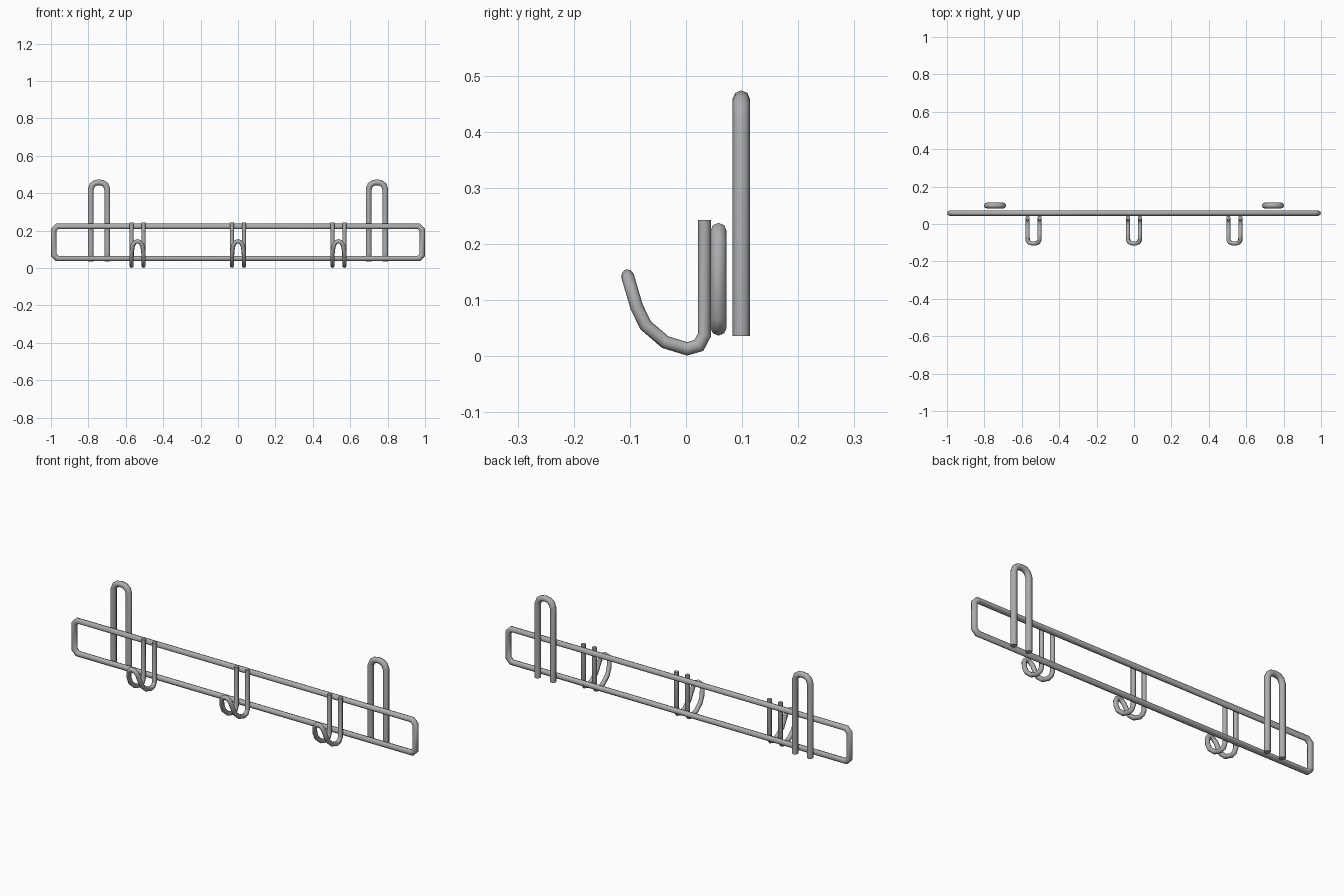
import bpy, bmesh, math
from mathutils import Vector

if "Cube" in bpy.data.objects:
    bpy.data.objects.remove(bpy.data.objects["Cube"])

steel = bpy.data.materials.new("brushed steel grey")
steel.use_nodes = True
steel.diffuse_color = (0.42, 0.42, 0.42, 1)
steel.node_tree.nodes["Principled BSDF"].inputs["Base Color"].default_value = steel.diffuse_color


def wire(name, path, radius, closed=False, sides=8):
    """Sweep a round rod along a path with mitred corners."""
    pts = [Vector(p) for p in path]
    n = len(pts)
    segs = [(pts[(i + 1) % n] - pts[i]).normalized() for i in range(n)]
    first = segs[0]
    u = first.orthogonal().normalized()
    v = first.cross(u)
    angles = [math.tau * k / sides for k in range(sides)]
    ring = [pts[0] + radius * (u * math.cos(a) + v * math.sin(a)) for a in angles]
    bm = bmesh.new()
    rings = [[bm.verts.new(c) for c in ring]]
    for i in range(1, n):
        along = segs[i - 1]
        is_end = i == n - 1 and not closed
        normal = along if is_end else (along + segs[i]).normalized()
        # slide the previous ring along the rod onto the mitre plane
        ring = [c + along * ((pts[i] - c).dot(normal) / along.dot(normal)) for c in ring]
        rings.append([bm.verts.new(c) for c in ring])
    pairs = list(zip(rings, rings[1:]))
    if closed:
        pairs.append((rings[-1], rings[0]))
    else:
        bm.faces.new(rings[0])
        bm.faces.new(rings[-1])
    for a, b in pairs:
        for k in range(sides):
            j = (k + 1) % sides
            bm.faces.new((a[k], a[j], b[j], b[k]))
    bmesh.ops.recalc_face_normals(bm, faces=bm.faces)
    mesh = bpy.data.meshes.new(name)
    bm.to_mesh(mesh)
    bm.free()
    mesh.materials.append(steel)
    obj = bpy.data.objects.new(name, mesh)
    bpy.context.collection.objects.link(obj)
    bpy.ops.object.select_all(action='DESELECT')
    obj.select_set(True)
    bpy.context.view_layer.objects.active = obj
    bpy.ops.object.shade_smooth_by_angle(angle=math.radians(50))
    return obj


# Long rectangular frame with clipped corners, starting mid-rail
R, X, LOW, HIGH, CUT, Y = 0.0145, 0.985, 0.051, 0.223, 0.019, 0.058
frame = [(0, Y, LOW), (X - CUT, Y, LOW), (X, Y, LOW + CUT), (X, Y, HIGH - CUT),
         (X - CUT, Y, HIGH), (CUT - X, Y, HIGH), (-X, Y, HIGH - CUT),
         (-X, Y, LOW + CUT), (CUT - X, Y, LOW)]
wire("frame", frame, R, closed=True)


def mirrored(half, cx):
    """Complete a half path, whose last point lies on the middle, about x = cx."""
    right = [(cx + x, y, z) for x, y, z in half]
    left = [(cx - x, y, z) for x, y, z in reversed(half[:-1])]
    return right + left


# Two tall hanging loops behind the frame
loop = [(0.044, 0.0985, 0.036), (0.044, 0.0985, 0.422), (0.036, 0.0985, 0.443),
        (0.020, 0.0985, 0.455), (0, 0.0985, 0.458)]
for side, cx in (("left", 0.743), ("right", -0.743)):
    wire(f"{side}_hanging_loop", mirrored(loop, cx), 0.0155)

# Three double-wire hooks in front of the frame
hook = [(0.032, 0.033, 0.243), (0.032, 0.033, 0.038), (0.032, 0.023, 0.019),
        (0.032, 0.002, 0.013), (0.032, -0.037, 0.025), (0.032, -0.072, 0.055),
        (0.031, -0.088, 0.088), (0.025, -0.098, 0.122), (0.013, -0.103, 0.139),
        (0, -0.104, 0.143)]
for side, cx in (("left", 0.537), ("middle", 0), ("right", -0.537)):
    wire(f"{side}_hook", mirrored(hook, cx), 0.0115)
